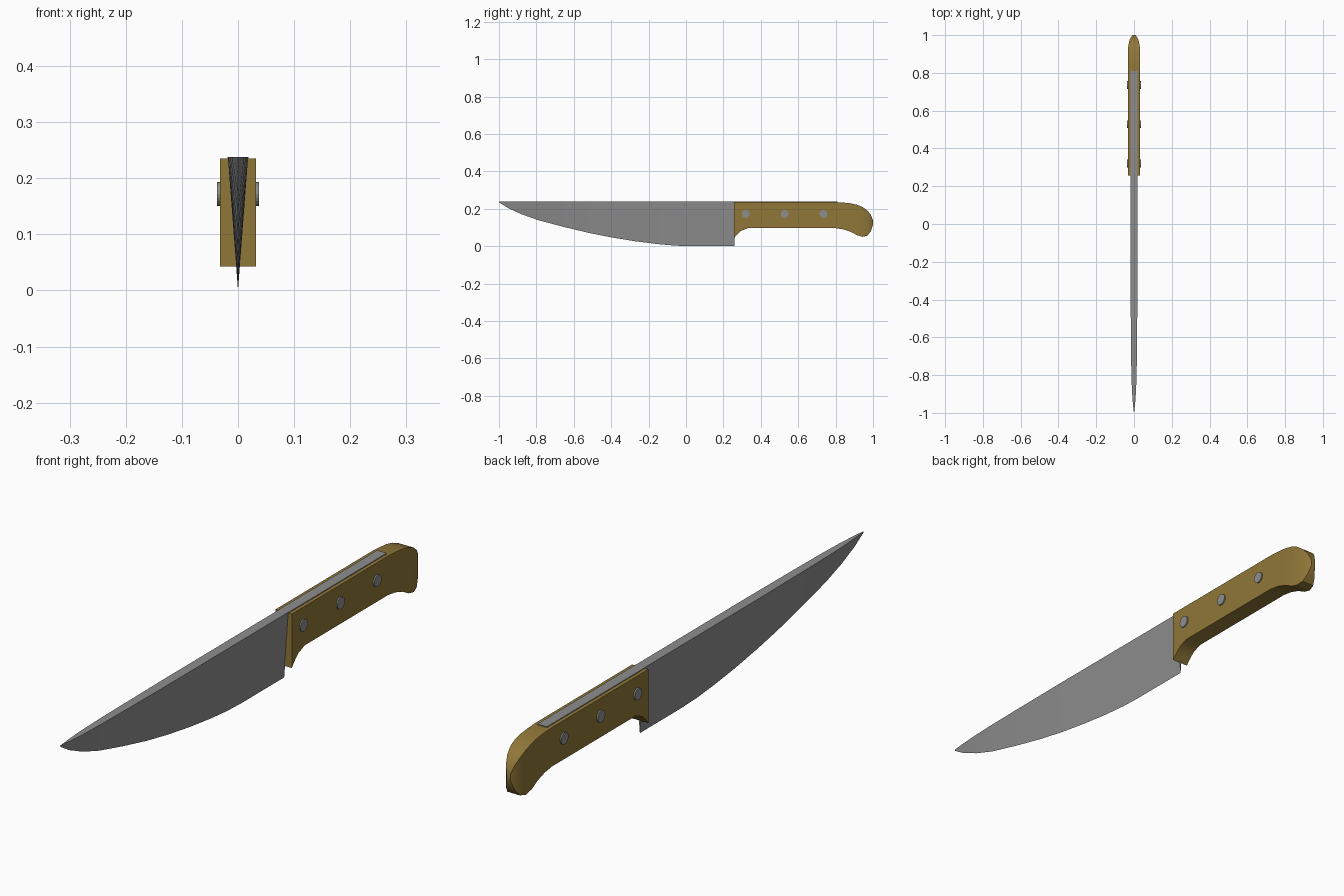
import bpy, bmesh, math
from mathutils import Matrix

if "Cube" in bpy.data.objects:
    bpy.data.objects.remove(bpy.data.objects["Cube"])


def material(name, rgb):
    m = bpy.data.materials.new(name)
    m.diffuse_color = (*rgb, 1)
    m.use_nodes = True
    m.node_tree.nodes["Principled BSDF"].inputs["Base Color"].default_value = m.diffuse_color
    return m


STEEL = material("grey steel", (0.27, 0.27, 0.27))
WOOD = material("brown wood", (0.28, 0.184, 0.04))


def finish(name, bm, mat):
    bmesh.ops.recalc_face_normals(bm, faces=bm.faces)
    me = bpy.data.meshes.new(name)
    bm.to_mesh(me)
    bm.free()
    me.materials.append(mat)
    ob = bpy.data.objects.new(name, me)
    bpy.context.collection.objects.link(ob)
    return ob


def loft(name, sections, mat):
    """Skin closed sections of equal point count, capping both ends."""
    bm = bmesh.new()
    rings = [[bm.verts.new(p) for p in s] for s in sections]
    n = len(rings[0])
    for a, b in zip(rings, rings[1:]):
        for i in range(n):
            j = (i + 1) % n
            bm.faces.new((a[i], a[j], b[j], b[i]))
    bm.faces.new(rings[0])
    bm.faces.new(rings[-1])
    return finish(name, bm, mat)


# Blade: wedge sections (y, cutting edge z, half width at the spine)
SPINE = 0.238
blade = [(-1.0, 0.234, 0.0005), (-0.95, 0.203, 0.006), (-0.88, 0.171, 0.011),
         (-0.79, 0.139, 0.014), (-0.65, 0.102, 0.016), (-0.52, 0.071, 0.017),
         (-0.40, 0.047, 0.018), (-0.27, 0.026, 0.018), (-0.15, 0.011, 0.018),
         (-0.06, 0.003, 0.018), (0.02, 0.0, 0.018), (0.26, 0.0, 0.018)]
loft("blade", [[(-w, y, SPINE), (w, y, SPINE), (0, y, z)] for y, z, w in blade], STEEL)


def box_section(y, z0, z1, w):
    return [(-w, y, z0), (w, y, z0), (w, y, z1), (-w, y, z1)]


# Tang: steel strip showing along the top of the handle
loft("tang", [box_section(y, 0.15, SPINE, 0.019) for y in (0.258, 0.81)], STEEL)

# Handle: rectangular sections (y, bottom z, top z, half width)
handle = [(0.257, 0.043, 0.235, 0.032), (0.275, 0.064, 0.235, 0.032),
          (0.295, 0.082, 0.235, 0.032), (0.33, 0.096, 0.235, 0.032),
          (0.80, 0.096, 0.235, 0.032), (0.84, 0.090, 0.233, 0.032),
          (0.88, 0.077, 0.229, 0.032), (0.915, 0.058, 0.221, 0.032),
          (0.945, 0.050, 0.209, 0.030), (0.97, 0.056, 0.190, 0.025),
          (0.988, 0.080, 0.168, 0.017), (1.0, 0.115, 0.138, 0.008)]
ob = loft("handle", [box_section(*s) for s in handle], WOOD)
bpy.context.view_layer.objects.active = ob
ob.select_set(True)
bpy.ops.object.shade_smooth_by_angle(angle=math.radians(35))

# Rivets: pins through the handle
for i, y in enumerate((0.32, 0.528, 0.735)):
    bm = bmesh.new()
    bmesh.ops.create_cone(
        bm, cap_ends=True, segments=20, radius1=0.021, radius2=0.021, depth=0.074,
        matrix=Matrix.Translation((0, y, 0.172)) @ Matrix.Rotation(math.pi / 2, 4, 'Y'))
    finish(f"rivet_{i + 1}", bm, STEEL)
